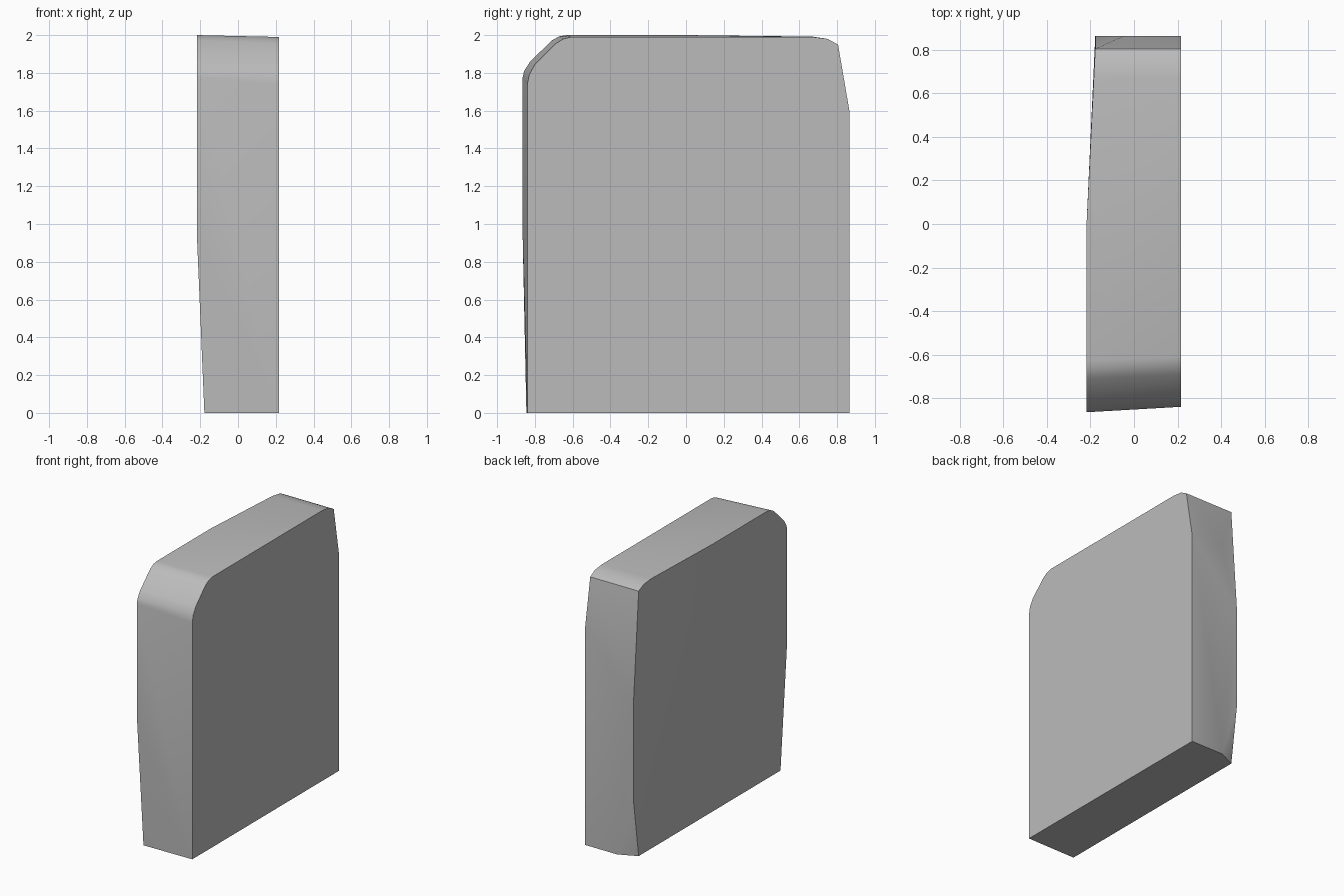
import bpy
import bmesh
import math

default_cube = bpy.data.objects.get("Cube")
if default_cube:
    bpy.data.objects.remove(default_cube, do_unlink=True)

LEFT, RIGHT, RIGHT_INSET = 0.216, -0.218, -0.178
FRONT, BACK, BACK_INSET = -0.84, 0.865, 0.805


def at_x(x, outline):
    """Place a (y, z) outline in the plane at x."""
    return [(x, y, z) for y, z in outline]


# Flat left side, with a rounded front shoulder and a sloped back
left_outline = at_x(LEFT, [
    (FRONT, 0), (FRONT, 1.74), (-0.83, 1.79), (-0.8, 1.845),
    (-0.69, 1.955), (-0.65, 1.98), (-0.61, 1.99),
    (0.67, 1.99), (0.75, 1.98), (BACK_INSET, 1.95), (BACK, 1.6), (BACK, 0)])

# Raised front upper corner of the right side
raised_corner = at_x(RIGHT, [
    (-0.865, 0.95), (-0.865, 1.775), (-0.857, 1.81), (-0.825, 1.86),
    (-0.71, 1.972), (-0.67, 1.994), (-0.63, 2), (0, 2)])

# Recessed remainder of the right side, with trimmed back corners
recessed_side = at_x(RIGHT_INSET, [
    (-0.845, 0), (BACK_INSET, 1.95), (BACK, 1.15), (BACK, 0.43), (BACK_INSET, 0)])

# Top edge sloping back from the raised corner, and the back corner trims
top_edge = [(-0.185, 0.67, 1.992), (-0.181, 0.75, 1.98)]
back_trim = at_x(-0.045, [(BACK, 0), (BACK, 1.6)])

# Wrap the outlines in one faceted block
bm = bmesh.new()
for point in left_outline + raised_corner + recessed_side + top_edge + back_trim:
    bm.verts.new(point)
hull = bmesh.ops.convex_hull(bm, input=bm.verts[:])
loose = [v for v in bm.verts if not v.link_faces]
bmesh.ops.delete(bm, geom=loose, context='VERTS')
bmesh.ops.dissolve_limit(bm, angle_limit=math.radians(0.8),
                         verts=bm.verts[:], edges=bm.edges[:])
bmesh.ops.recalc_face_normals(bm, faces=bm.faces[:])

mesh = bpy.data.meshes.new("slab_block")
bm.to_mesh(mesh)
bm.free()
slab = bpy.data.objects.new("slab_block", mesh)
bpy.context.collection.objects.link(slab)

# Plain grey surface
grey = bpy.data.materials.new("plain_grey")
grey.use_nodes = True
colour = (0.5, 0.5, 0.5, 1)
grey.diffuse_color = colour
grey.node_tree.nodes["Principled BSDF"].inputs["Base Color"].default_value = colour
mesh.materials.append(grey)

# Smooth the rounded parts and keep the edges sharp
bpy.ops.object.select_all(action='DESELECT')
slab.select_set(True)
bpy.context.view_layer.objects.active = slab
bpy.ops.object.shade_smooth_by_angle(angle=math.radians(30))
